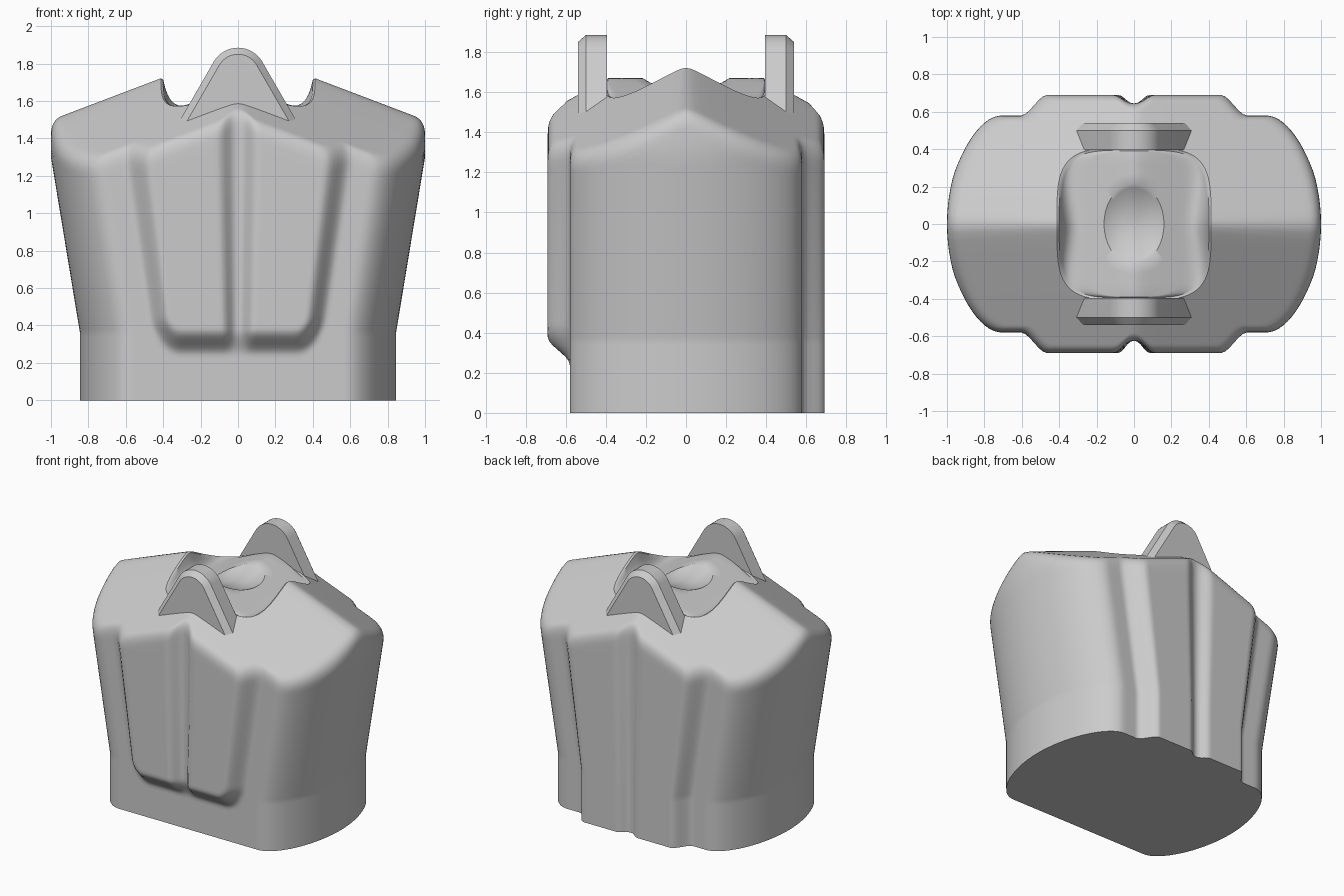
import bpy, bmesh, math
from math import hypot, cos, sin, atan2, radians

cube = bpy.data.objects.get("Cube")
if cube:
    bpy.data.objects.remove(cube, do_unlink=True)

GREY = (0.6, 0.6, 0.6, 1)
mat = bpy.data.materials.new("plain_grey")
mat.use_nodes = True
mat.diffuse_color = GREY
mat.node_tree.nodes["Principled BSDF"].inputs["Base Color"].default_value = GREY


def finish(name, bm, angle):
    bmesh.ops.recalc_face_normals(bm, faces=bm.faces)
    mesh = bpy.data.meshes.new(name)
    bm.to_mesh(mesh)
    bm.free()
    mesh.materials.append(mat)
    ob = bpy.data.objects.new(name, mesh)
    bpy.context.collection.objects.link(ob)
    bpy.ops.object.select_all(action='DESELECT')
    ob.select_set(True)
    bpy.context.view_layer.objects.active = ob
    bpy.ops.object.shade_smooth_by_angle(angle=radians(angle))
    return ob


def loft(bm, rings):
    """Skin a list of closed rings and cap both ends."""
    rows = [[bm.verts.new(p) for p in ring] for ring in rings]
    n = len(rows[0])
    for a, b in zip(rows, rows[1:]):
        for i in range(n):
            j = (i + 1) % n
            bm.faces.new((a[i], a[j], b[j], b[i]))
    bm.faces.new(rows[0][::-1])
    bm.faces.new(rows[-1])


def smoothstep(a, b, v):
    t = min(max((v - a) / (b - a), 0), 1)
    return t * t * (3 - 2 * t)


def lerp(a, b, t):
    return a + (b - a) * t


def bezier(a, b, c, t):
    return tuple((1 - t) ** 2 * p + 2 * t * (1 - t) * q + t * t * r
                 for p, q, r in zip(a, b, c))


# Softened four-way roof, and the saddle floor of the recess
def roof(x, y):
    return 1.895 - 0.38 * hypot(x, 0.03) - 0.55 * hypot(y, 0.03)


def floor(x, y):
    return 1.685 - 0.38 * hypot(x, 0.04)


# Quarter plan: rounded end, then the straight flank
quarter = []
for i in range(18):
    t = i / 18
    u = 1 - t
    quarter.append((u**3 + 3*u*u*t + 3*u*t*t * 0.86 + t**3 * 0.72,
                    3*u*u*t * 0.3 + 3*u*t*t * 0.58 + t**3 * 0.58))
quarter += [(0.72 * (1 - i / 32), 0.58) for i in range(33)]
half = quarter + [(-x, y) for x, y in quarter[-2::-1]]
plan = half + [(x, -y) for x, y in half[-2:0:-1]]


# Flared wall with a raised, grooved panel front and back
def wall(col, z):
    px, py = col
    ax, side = abs(px), math.copysign(1, px)
    k = min(max((z - 0.36) / 0.94, 0), 1)
    edge = 0.62 * lerp(0.76, 1, k)
    if ax < 0.62:
        x = ax * edge / 0.62
    else:
        x = lerp(edge, lerp(0.845, 1, k), (ax - 0.62) / 0.38)
    y = abs(py)
    if ax < 0.72:
        drop = max(0.45 - z, 0) if py < 0 else 0
        panel = 1 - smoothstep(0.07, 0.21, hypot(max(ax - 0.4, 0), drop))
        depth = 0.065 if py < 0 else 0.045
        y += panel * (0.11 - depth * (1 - smoothstep(0.01, 0.11, ax)))
    return side * x, math.copysign(y, py)


def oval(col, a, b, n):
    """Point of a superellipse in the direction of a plan column."""
    th = atan2(col[1], col[0])
    c, s = cos(th), sin(th)
    r = (abs(c / a) ** n + abs(s / b) ** n) ** (-1 / n)
    return r * c, r * s


def column(col):
    pts = []
    tx, ty = wall(col, 1.35)
    top = roof(tx, ty)
    # wall
    heights = [0, 0.1, 0.18] + [0.22 + 0.02 * i for i in range(14)]
    heights += [0.6, 0.8, 1.0, 1.1]
    heights += [lerp(1.1, top - 0.08, i / 5) for i in range(1, 6)]
    for z in heights:
        pts.append((*wall(col, z), z))
    # rounded rim
    start = pts[-1]
    ix, iy = tx * 0.94, ty * 0.94
    for i in range(1, 7):
        pts.append(bezier(start, (tx, ty, top), (ix, iy, roof(ix, iy)), i / 6))
    # roof in to the recess
    hx, hy = oval(col, 0.4, 0.395, 4)
    ox, oy = hx * 1.03, hy * 1.03
    for t in (0.05, 0.35, 0.65, 0.95, 1):
        x, y = lerp(ix, ox, t), lerp(iy, oy, t)
        pts.append((x, y, roof(x, y)))
    # coved recess wall
    fx, fy = oval(col, 0.27, 0.388, 4)
    lip = (hx, hy, roof(hx, hy) - 0.012)
    mx, my = lerp(hx, fx, 0.25), lerp(hy, fy, 0.25)
    for i in range(8):
        pts.append(bezier(lip, (mx, my, floor(mx, my)),
                          (fx, fy, floor(fx, fy)), i / 7))
    # recess floor and oval dimple
    dx, dy = oval(col, 0.16, 0.215, 2)
    for t in (0.35, 0.7, 1):
        x, y = lerp(fx, dx, t), lerp(fy, dy, t)
        pts.append((x, y, floor(x, y)))
    for k in (0.9, 0.75, 0.55, 0.35, 0.15, 0.03):
        x, y = dx * k, dy * k
        pts.append((x, y, floor(x, y) - 0.07 * (1 - k * k)))
    return pts


bm = bmesh.new()
loft(bm, list(zip(*[column(c) for c in plan])))
finish("body", bm, 40)


# Upright round-topped fins with a chamfered outer face
def fin_ring(r, y):
    zc, foot = 1.735, 1.42
    arc = [radians(30 + 120 * i / 16) for i in range(17)]
    pts = [(r * cos(a), y, zc + r * sin(a)) for a in arc]
    fx = pts[0][0] + (pts[0][2] - foot) * math.tan(radians(30))
    return [(fx, y, foot)] + pts + [(-fx, y, foot)]


for name, s in (("front_fin", -1), ("back_fin", 1)):
    bm = bmesh.new()
    loft(bm, [fin_ring(r, s * y) for r, y in
              ((0.15, 0.395), (0.15, 0.5), (0.115, 0.54))])
    finish(name, bm, 25)
